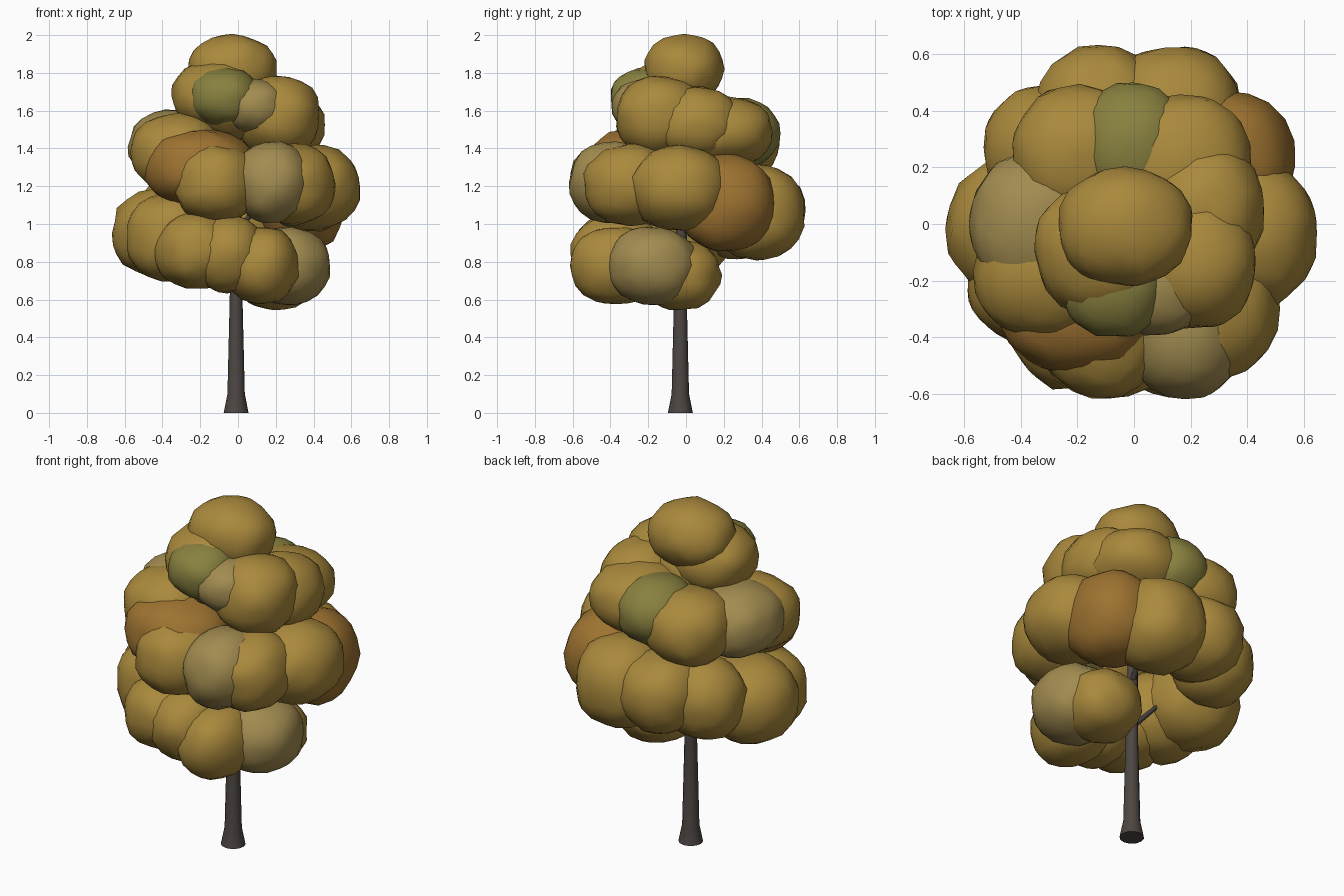
import bpy, bmesh, random
from math import radians, sin, cos, pi
from mathutils import Vector, noise

if "Cube" in bpy.data.objects:
    bpy.data.objects.remove(bpy.data.objects["Cube"])

random.seed(4)


def material(name, rgb):
    m = bpy.data.materials.new(name)
    m.diffuse_color = (*rgb, 1)
    m.use_nodes = True
    m.node_tree.nodes["Principled BSDF"].inputs["Base Color"].default_value = m.diffuse_color
    return m


MATS = {
    "gold": material("gold_leaves", (0.40, 0.25, 0.045)),
    "tan": material("tan_leaves", (0.36, 0.26, 0.08)),
    "green": material("green_leaves", (0.25, 0.22, 0.05)),
    "rust": material("rust_leaves", (0.34, 0.17, 0.03)),
    "bark": material("bark", (0.075, 0.062, 0.055)),
}


def finish(bm, name, mat, angle):
    me = bpy.data.meshes.new(name)
    bm.to_mesh(me)
    bm.free()
    ob = bpy.data.objects.new(name, me)
    bpy.context.collection.objects.link(ob)
    me.materials.append(MATS[mat])
    bpy.ops.object.select_all(action='DESELECT')
    ob.select_set(True)
    bpy.context.view_layer.objects.active = ob
    bpy.ops.object.shade_smooth_by_angle(angle=radians(angle))


def tube(name, rings, sides):
    """Tapered limb through rings of (x, y, z, radius)."""
    bm = bmesh.new()
    pts = [Vector(r[:3]) for r in rings]
    loops = []
    for i, r in enumerate(rings):
        d = pts[min(i + 1, len(pts) - 1)] - pts[max(i - 1, 0)]
        q = Vector((0, 0, 1)).rotation_difference(d)
        if i == 0 and name == "trunk":
            q.identity()
        loops.append([bm.verts.new(pts[i] + q @ Vector((r[3] * cos(2 * pi * k / sides),
                      r[3] * sin(2 * pi * k / sides), 0))) for k in range(sides)])
    for a, b in zip(loops, loops[1:]):
        for k in range(sides):
            n = (k + 1) % sides
            bm.faces.new((a[k], a[n], b[n], b[k]))
    bm.faces.new(loops[0][::-1])
    bm.faces.new(loops[-1])
    finish(bm, name, "bark", 50)


def leaf_clump(name, centre, radii, mat):
    """Slightly boxy, lumpy ball of leaves, sunk towards the crown's axis."""
    bm = bmesh.new()
    bmesh.ops.create_icosphere(bm, subdivisions=3, radius=1)
    seed = Vector([random.uniform(-50, 50) for _ in range(3)])
    c = Vector(centre)
    r = Vector(radii)
    if c.z < 1.75:
        out = Vector((c.x, c.y, 0)).normalized()
        c -= out * 0.045
        r += Vector((0.045, 0.045, 0.005))
    for v in bm.verts:
        p = v.co.normalized()
        box = sum(abs(t) ** 2.2 for t in p) ** (-1 / 2.2)
        p *= box * (1 + 0.05 * noise.noise(p * 1.6 + seed) + 0.05 * noise.noise(p * 3.5 + seed))
        v.co = c + Vector([p[i] * r[i] for i in range(3)])
    finish(bm, name, mat, 80)


# Trunk and hidden limbs
tube("trunk", [(-0.01, -0.03, 0, 0.066), (-0.01, -0.03, 0.1, 0.046), (-0.01, -0.03, 0.6, 0.034),
               (-0.01, -0.02, 1.2, 0.025), (-0.02, -0.01, 1.75, 0.015)], 12)
for i, (z, tip) in enumerate([(0.68, (-0.23, -0.02, 0.92)), (0.75, (0.05, -0.25, 0.85)),
                              (0.95, (0.12, 0.25, 1.12)), (1.05, (0.25, -0.05, 1.2))]):
    tube(f"branch_{i}", [(-0.01, -0.025, z, 0.016), (*tip, 0.01)], 8)

# Crown: clumps descending in a spiral from the tip (x, y, z, rx, ry, rz, colour)
CLUMPS = [
    "-.03 -.01 1.82 .235 .21 .18 gold",
    "-.15 -.12 1.68 .19 .19 .18 gold",
    "-.02 -.14 1.61 .19 .19 .16 gold",
    "-.09 -.25 1.67 .14 .15 .15 green",
    ".11 -.25 1.62 .13 .14 .14 tan",
    ".25 -.16 1.57 .18 .19 .21 gold",
    ".29 .06 1.53 .17 .19 .19 gold",
    ".19 .24 1.49 .21 .21 .18 gold",
    ".00 .32 1.48 .15 .18 .18 green",
    "-.22 .28 1.42 .20 .20 .20 gold",
    "-.38 .00 1.41 .20 .22 .19 tan",
    "-.36 -.19 1.38 .20 .19 .20 gold",
    "-.23 -.30 1.30 .25 .22 .20 rust",
    "-.13 -.40 1.22 .18 .22 .21 gold",
    ".20 -.41 1.22 .16 .21 .21 tan",
    ".33 -.33 1.21 .17 .20 .21 gold",
    ".43 -.04 1.19 .22 .22 .22 gold",
    ".37 .23 1.11 .19 .22 .25 rust",
    ".16 .42 1.06 .20 .21 .25 gold",
    "-.14 .43 1.07 .18 .20 .22 gold",
    "-.35 .30 1.04 .17 .17 .22 gold",
    "-.45 -.02 .95 .21 .22 .23 gold",
    "-.38 -.22 .93 .21 .19 .23 gold",
    "-.24 -.38 .86 .18 .20 .20 gold",
    "-.06 -.41 .84 .15 .20 .20 gold",
    ".14 -.41 .78 .15 .20 .20 gold",
    ".30 -.20 .78 .18 .19 .20 tan",
    ".25 -.04 .73 .17 .17 .18 gold",
]
for i, row in enumerate(CLUMPS):
    *nums, colour = row.split()
    n = [float(t) for t in nums]
    leaf_clump(f"leaf_clump_{i}", n[:3], n[3:], colour)
